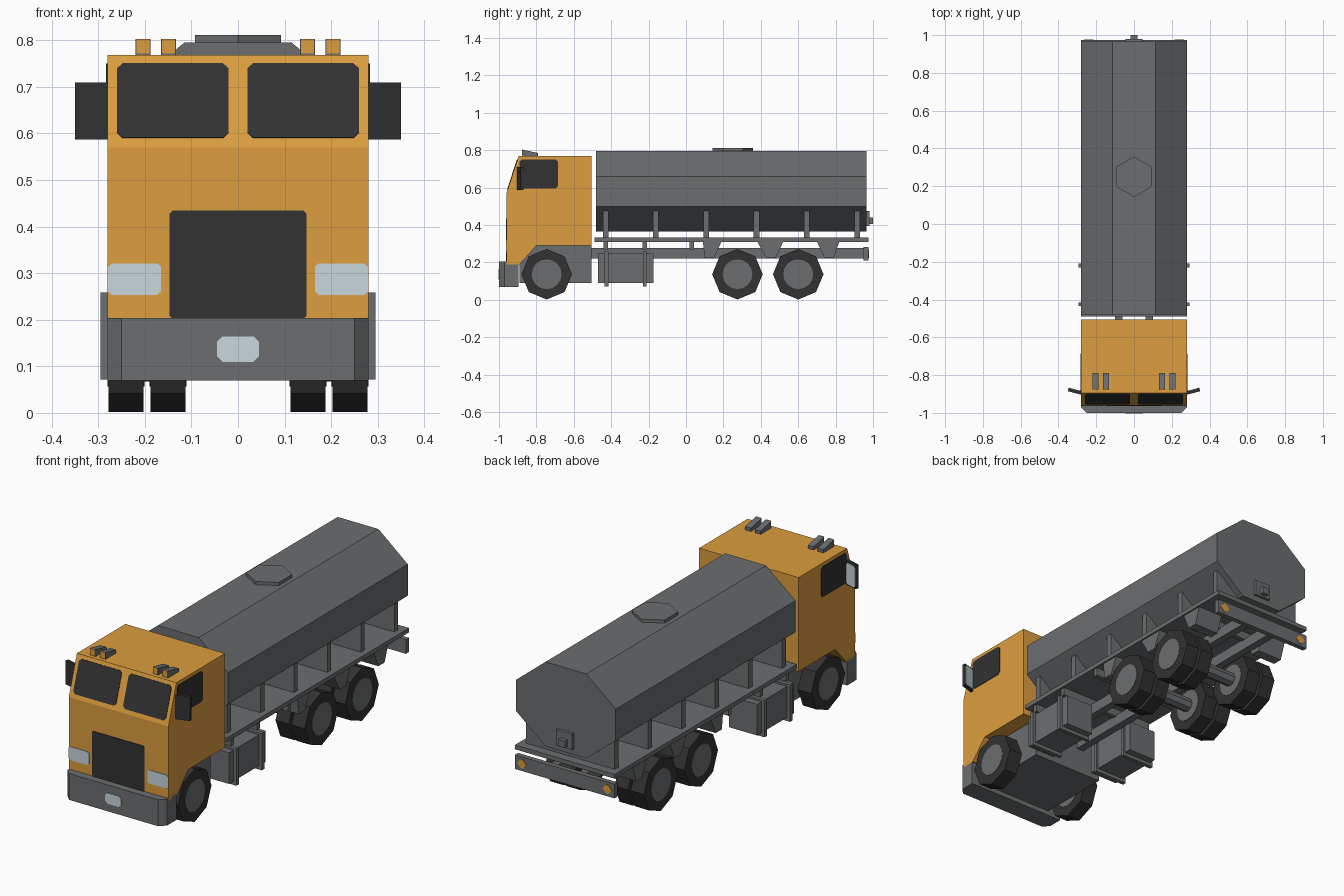
import bpy, bmesh, math
from mathutils import Vector, Matrix

if "Cube" in bpy.data.objects:
    bpy.data.objects.remove(bpy.data.objects["Cube"])


def material(name, rgb):
    m = bpy.data.materials.new(name)
    m.diffuse_color = (*rgb, 1)
    m.use_nodes = True
    m.node_tree.nodes["Principled BSDF"].inputs["Base Color"].default_value = m.diffuse_color
    return m


ORANGE = material("orange_paint", (0.72, 0.34, 0.05))
GREY = material("grey_metal", (0.145, 0.155, 0.16))
DARK = material("dark_rubber_and_glass", (0.032, 0.032, 0.032))
PALE = material("pale_lens", (0.58, 0.68, 0.72))


def finish(name, bm, mat):
    bmesh.ops.recalc_face_normals(bm, faces=bm.faces[:])
    me = bpy.data.meshes.new(name)
    bm.to_mesh(me)
    bm.free()
    me.materials.append(mat)
    ob = bpy.data.objects.new(name, me)
    bpy.context.collection.objects.link(ob)
    return ob


def prism(name, pts, vec, mat):
    """Extrude a closed polygon of 3D points along a vector."""
    bm = bmesh.new()
    f = bm.faces.new([bm.verts.new(p) for p in pts])
    r = bmesh.ops.extrude_face_region(bm, geom=[f])
    bmesh.ops.translate(bm, vec=Vector(vec),
                        verts=[v for v in r["geom"] if isinstance(v, bmesh.types.BMVert)])
    return finish(name, bm, mat)


def box(name, x, y, z, mat):
    return prism(name, [(x[0], y[0], z[0]), (x[1], y[0], z[0]), (x[1], y[1], z[0]), (x[0], y[1], z[0])],
                 (0, 0, z[1] - z[0]), mat)


def side_prism(name, yz, x0, x1, mat):
    return prism(name, [(x0, y, z) for y, z in yz], (x1 - x0, 0, 0), mat)


def plate(name, centre, u, v, w, h, mat, cut=0.012):
    """Thin painted panel with clipped corners, raised along u x v."""
    u, v, c = Vector(u).normalized(), Vector(v).normalized(), Vector(centre)
    w, h = w / 2, h / 2
    n = u.cross(v)
    shape = [(-w + cut, -h), (w - cut, -h), (w, -h + cut), (w, h - cut),
             (w - cut, h), (-w + cut, h), (-w, h - cut), (-w, -h + cut)]
    return prism(name, [c + u * a + v * b - n * 0.002 for a, b in shape], n * 0.005, mat)


def drum(name, x0, x1, y, z, r, n, mat):
    """Cylinder lying along x, a corner pointing straight up."""
    ring = [(y + r * math.sin(2 * math.pi * i / n), z + r * math.cos(2 * math.pi * i / n)) for i in range(n)]
    return side_prism(name, ring, x0, x1, mat)


# Cab body with raked windscreen and cut-away wheel arch
side_prism("cab", [(-0.96, 0.19), (-0.96, 0.57), (-0.895, 0.768), (-0.505, 0.768),
                   (-0.505, 0.29), (-0.80, 0.29), (-0.89, 0.19)], -0.28, 0.28, ORANGE)
# Grey engine underbody between the front wheels
box("cab_underbody", (-0.2, 0.2), (-0.89, -0.505), (0.09, 0.292), GREY)
# Bumper with chamfered front corners
prism("bumper", [(-0.28, -0.895, 0.07), (-0.28, -0.97, 0.07), (-0.25, -1, 0.07),
                 (0.25, -1, 0.07), (0.28, -0.97, 0.07), (0.28, -0.895, 0.07)], (0, 0, 0.134), GREY)
plate("number_plate", (0, -1, 0.137), (1, 0, 0), (0, 0, 1), 0.09, 0.055, PALE)
plate("grille", (0, -0.96, 0.318), (1, 0, 0), (0, 0, 1), 0.294, 0.232, DARK, 0.006)

# Windows, lights and mirrors on both sides
for s, side in ((-1, "left"), (1, "right")):
    rake = Vector((0, 0.065, 0.198))
    mid = Vector((s * 0.14, -0.96, 0.57)) + rake * (0.1 / 0.198)
    plate(side + "_windscreen", mid, (1, 0, 0), rake, 0.24, 0.168, DARK)
    plate(side + "_door_window", (s * 0.28, -0.787, 0.673), (0, s, 0), (0, 0, 1), 0.205, 0.155, DARK)
    plate(side + "_headlight", (s * 0.222, -0.96, 0.287), (1, 0, 0), (0, 0, 1), 0.114, 0.068, PALE, 0.008)
    for x in (0.149, 0.204):
        x *= s
        side_prism(side + "_roof_light", [(-0.875, 0.765), (-0.875, 0.803), (-0.79, 0.785), (-0.79, 0.765)],
                   x - 0.016, x + 0.016, GREY)
        plate(side + "_roof_lens", (x, -0.875, 0.787), (1, 0, 0), (0, 0, 1), 0.028, 0.032, ORANGE, 0.002)
    # Mirror housing, angled outwards, with glass facing back
    prism(side + "_mirror", [(s * 0.276, -0.905, 0.587), (s * 0.35, -0.885, 0.587),
                             (s * 0.346, -0.869, 0.587), (s * 0.272, -0.889, 0.587)], (0, 0, 0.122), DARK)
    plate(side + "_mirror_glass", (s * 0.314, -0.8778, 0.648), (-0.962, -0.26 * s, 0), (0, 0, 1),
          0.062, 0.108, PALE, 0.008)

# Tank: eight-sided section run along the truck
half = [(0.115, 0.365), (0.28, 0.50), (0.28, 0.66), (0.115, 0.795)]
section = half + [(-x, z) for x, z in reversed(half)]
prism("tank", [(x, -0.48, z) for x, z in section], (0, 1.445, 0), GREY)
# Hexagonal filler hatch
prism("tank_hatch", [(0.107 * math.sin(i * math.pi / 3), 0.25 + 0.107 * math.cos(i * math.pi / 3), 0.785)
                     for i in range(6)], (0, 0, 0.026), GREY)
# Outlet valve on the rear
box("outlet_plate", (-0.045, 0.045), (0.955, 0.98), (0.395, 0.475), GREY)
box("outlet_valve", (-0.018, 0.018), (0.975, 1.0), (0.405, 0.44), GREY)
# Cradles that carry the tank
for i in range(6):
    y = -0.43 + i * 0.269
    box("tank_cradle", (-0.25, 0.25), (y - 0.015, y + 0.015), (0.325, 0.474), GREY)

# Platform, chassis rails and cross members
box("platform", (-0.28, 0.28), (-0.49, 0.975), (0.31, 0.332), GREY)
for s in (-1, 1):
    box("chassis_rail", sorted((s * 0.06, s * 0.10)), (-0.51, 0.955), (0.22, 0.276), GREY)
for y in (-0.43, -0.22, 0.03, 0.14, 0.45, 0.76):
    box("cross_member", (-0.27, 0.27), (y - 0.012, y + 0.012), (0.27, 0.312), GREY)
# Rear bar with amber markers
box("rear_bar", (-0.28, 0.28), (0.95, 0.975), (0.21, 0.282), GREY)
for s in (-1, 1):
    plate("rear_marker", (s * 0.24, 0.975, 0.246), (-1, 0, 0), (0, 0, 1), 0.05, 0.044, ORANGE, 0.019)

for s, side in ((-1, "left"), (1, "right")):
    # Guard brackets around the rear wheels
    for top0, top1, b0, b1 in ((0.09, 0.19, 0.10, 0.15), (0.38, 0.52, 0.43, 0.48), (0.70, 0.82, 0.74, 0.79)):
        side_prism(side + "_guard_bracket", [(top0, 0.312), (top1, 0.312), (b1, 0.225), (b0, 0.225)],
                   s * 0.13, s * 0.272, GREY)
    # Fuel box with two straps
    box(side + "_fuel_box", sorted((s * 0.12, s * 0.278)), (-0.47, -0.175), (0.09, 0.248), GREY)
    for y in (-0.425, -0.22):
        box(side + "_fuel_strap", sorted((s * 0.11, s * 0.295)), (y - 0.01, y + 0.01), (0.072, 0.258), GREY)

# Axles and eight-sided wheels; the two rear axles carry pairs
for y, name in ((-0.745, "front"), (0.275, "middle"), (0.6, "rear")):
    drum(name + "_axle", -0.21, 0.21, y, 0.137, 0.035, 8, GREY)
    for s in (-1, 1):
        for x in ((0.203,) if name == "front" else (0.113, 0.203)):
            drum(name + "_tyre", s * x, s * (x + 0.075), y, 0.137, 0.135, 8, DARK)
            drum(name + "_hub", s * (x - 0.002), s * (x + 0.077), y, 0.137, 0.08, 16, GREY)
        if name != "front":
            drum(name + "_wheel_spacer", s * 0.185, s * 0.206, y, 0.137, 0.07, 8, GREY)
